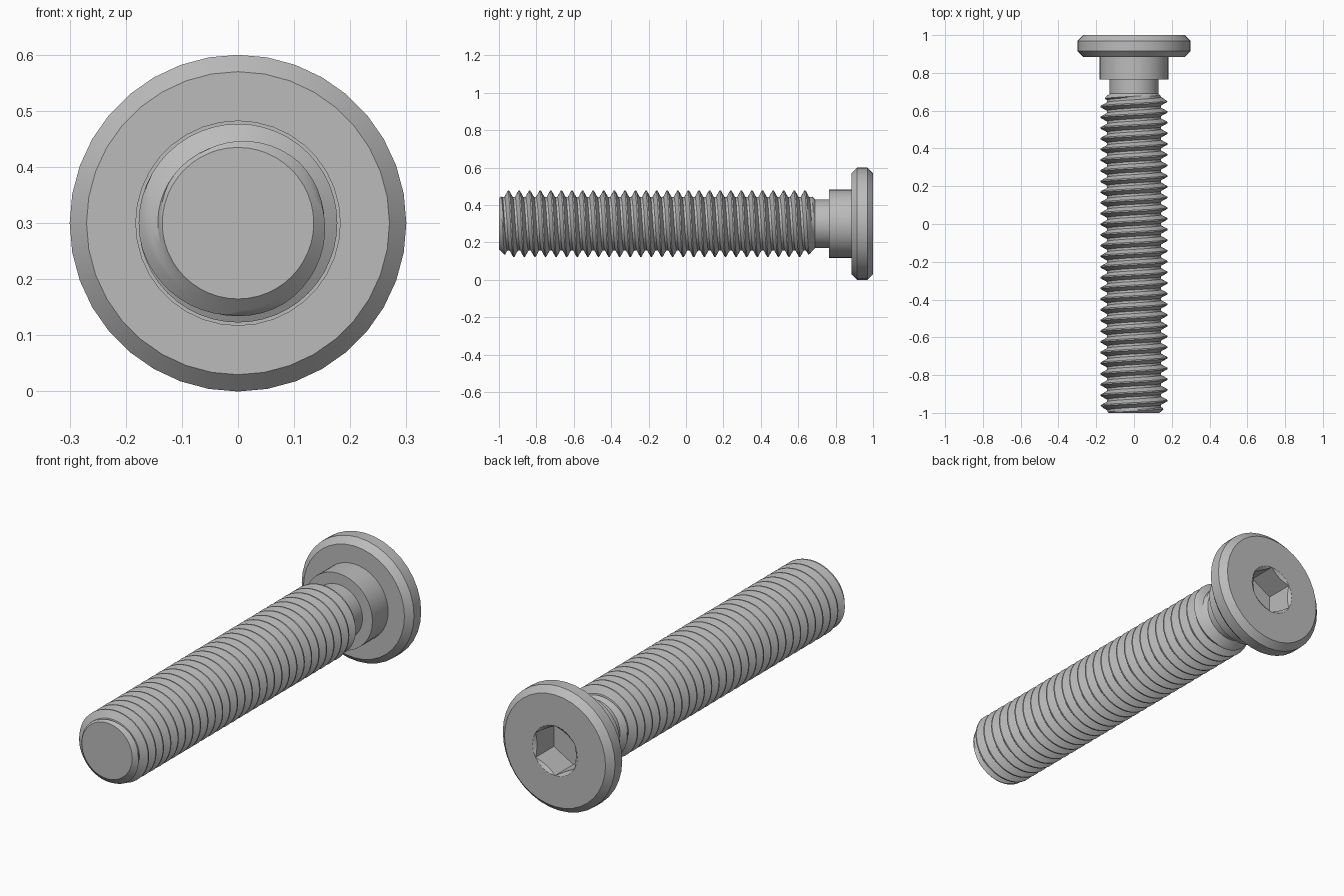
import bpy, bmesh, math

cube = bpy.data.objects.get("Cube")
if cube:
    bpy.data.objects.remove(cube, do_unlink=True)

AXIS_Z = 0.3
SIDES = 36

steel = bpy.data.materials.new("grey_steel")
steel.use_nodes = True
colour = (0.5, 0.5, 0.5, 1)
steel.diffuse_color = colour
steel.node_tree.nodes["Principled BSDF"].inputs["Base Color"].default_value = colour


def polar(r, angle, y):
    """Point at a radius and angle round the long axis."""
    return (r * math.sin(angle), y, AXIS_Z + r * math.cos(angle))


def skin(name, rows, closed):
    """Join rows of points with quads, weld them and cap the open ends."""
    bm = bmesh.new()
    grid = [[bm.verts.new(p) for p in row] for row in rows]
    count = len(grid[0])
    for low, high in zip(grid, grid[1:]):
        for i in range(count if closed else count - 1):
            j = (i + 1) % count
            bm.faces.new((low[i], low[j], high[j], high[i]))
    bmesh.ops.remove_doubles(bm, verts=bm.verts, dist=0.00005)
    bmesh.ops.holes_fill(bm, edges=[e for e in bm.edges if e.is_boundary], sides=0)
    bmesh.ops.recalc_face_normals(bm, faces=bm.faces)
    mesh = bpy.data.meshes.new(name)
    bm.to_mesh(mesh)
    bm.free()
    mesh.materials.append(steel)
    obj = bpy.data.objects.new(name, mesh)
    bpy.context.collection.objects.link(obj)
    bpy.ops.object.select_all(action="DESELECT")
    obj.select_set(True)
    bpy.context.view_layer.objects.active = obj
    bpy.ops.object.shade_smooth_by_angle(angle=math.radians(28))
    return obj


# Head, shoulder and neck, turned from one profile of (radius, y)
angles = [math.tau * i / SIDES for i in range(SIDES)]
profile = [(0.13, 0.685), (0.13, 0.765), (0.183, 0.765), (0.183, 0.885),
           (0.27, 0.885), (0.3, 0.915), (0.3, 0.97), (0.27, 1)]
rings = [[polar(r, a, y) for a in angles] for r, y in profile]

# Hexagonal socket with a conical lead-in
SOCKET = 0.12


def hex_radius(a):
    return SOCKET * math.cos(math.pi / 6) / math.cos(a % (math.pi / 3) - math.pi / 6)


rings.append([polar(SOCKET, a, 1) for a in angles])
rings.append([polar(hex_radius(a), a, 1 - 0.7 * (SOCKET - hex_radius(a))) for a in angles])
rings.append([polar(hex_radius(a), a, 0.86) for a in angles])
skin("head_and_neck", rings, True)

# Helical thread, trimmed by a cone at each end
PITCH, ROOT, CREST = 0.0566, 0.143, 0.177
START, END, FIRST_CREST = -1, 0.69, -0.949
SEGMENTS = 48
tooth = [(-0.06, 1), (0.06, 1), (0.17, 0.67), (0.28, 0.33),
         (0.39, 0), (0.61, 0), (0.72, 0.33), (0.83, 0.67)]


def thread_point(turn, step, height):
    y = FIRST_CREST + PITCH * (turn + step / SEGMENTS)
    y = min(max(y, START), END)
    r = min(ROOT + (CREST - ROOT) * height,
            0.135 + 1.1 * (y - START), 0.13 + 1.1 * (END - y))
    return polar(r, math.tau * (step % SEGMENTS) / SEGMENTS, y)


rows = [[thread_point(turn + offset, s, height) for s in range(SEGMENTS + 1)]
        for turn in range(-2, 31) for offset, height in tooth]
skin("threaded_shank", rows, False)
